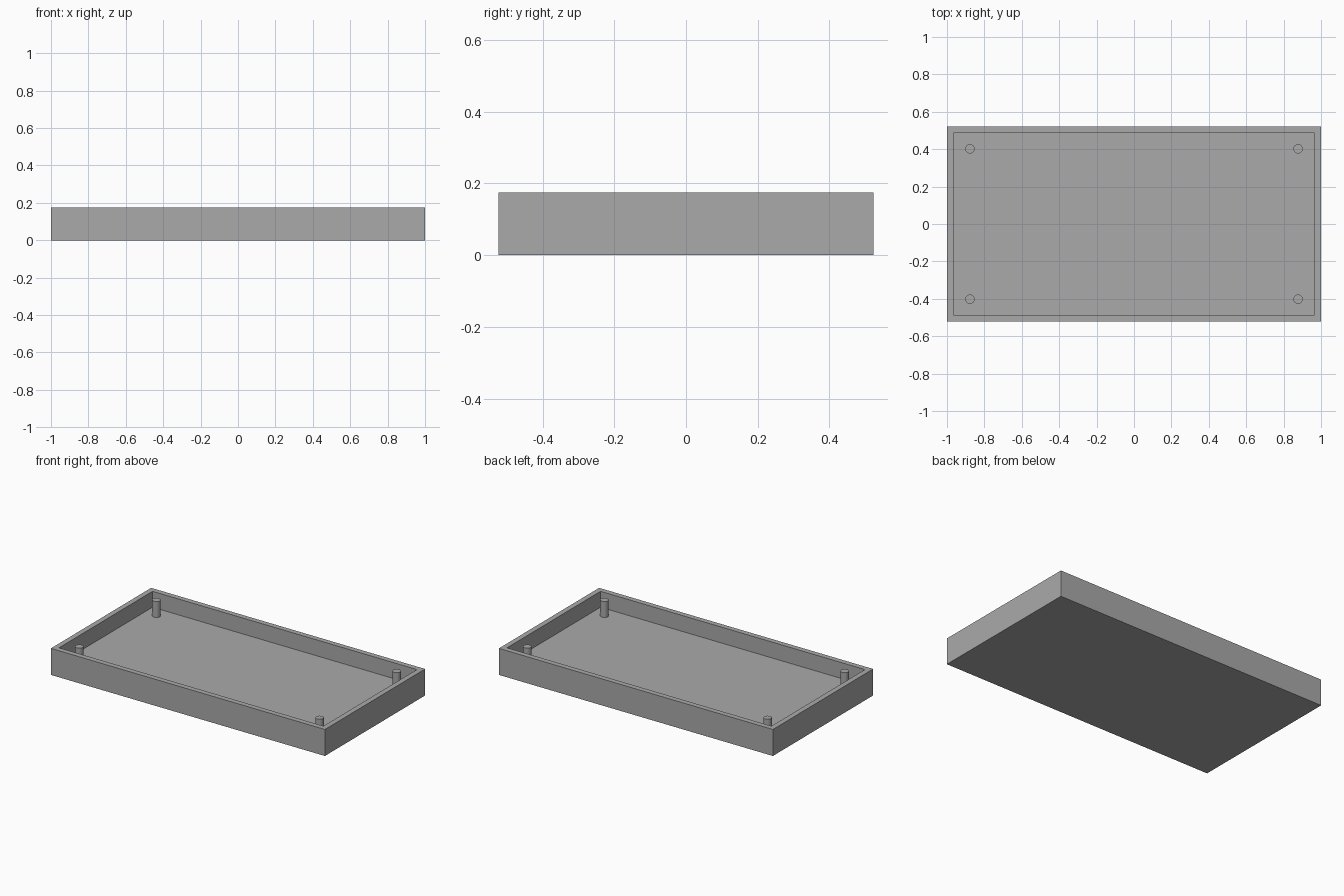
import bpy
import bmesh
from mathutils import Matrix, Vector

if "Cube" in bpy.data.objects:
    bpy.data.objects.remove(bpy.data.objects["Cube"], do_unlink=True)

LENGTH, WIDTH, HEIGHT = 2.0, 1.045, 0.175
WALL, FLOOR = 0.035, 0.07
PEG_X, PEG_Y, PEG_RADIUS = 0.877, 0.402, 0.025

grey = bpy.data.materials.new("plain_grey")
grey.use_nodes = True
grey.diffuse_color = (0.4, 0.4, 0.4, 1)
grey.node_tree.nodes["Principled BSDF"].inputs["Base Color"].default_value = grey.diffuse_color


def add_object(name, bm):
    mesh = bpy.data.meshes.new(name)
    bm.to_mesh(mesh)
    bm.free()
    mesh.materials.append(grey)
    obj = bpy.data.objects.new(name, mesh)
    bpy.context.collection.objects.link(obj)
    return obj


# Open tray: a box whose top is inset for the rim and pushed down to the floor
bm = bmesh.new()
bmesh.ops.create_cube(bm, size=1, matrix=Matrix.Translation((0, 0, HEIGHT / 2))
                      @ Matrix.Diagonal((LENGTH, WIDTH, HEIGHT, 1)))
bm.normal_update()
top = max(bm.faces, key=lambda f: f.calc_center_median().z)
bmesh.ops.inset_region(bm, faces=[top], thickness=WALL, use_even_offset=True)
inner = bmesh.ops.extrude_discrete_faces(bm, faces=[top])["faces"][0]
bmesh.ops.translate(bm, verts=inner.verts, vec=Vector((0, 0, FLOOR - HEIGHT)))
add_object("tray", bm)

# Four round corner pegs, level with the rim
for side, x in (("right", -PEG_X), ("left", PEG_X)):
    for end, y in (("front", -PEG_Y), ("back", PEG_Y)):
        bm = bmesh.new()
        bmesh.ops.create_cone(bm, cap_ends=True, segments=32, radius1=PEG_RADIUS,
                              radius2=PEG_RADIUS, depth=HEIGHT - FLOOR,
                              matrix=Matrix.Translation((x, y, (HEIGHT + FLOOR) / 2)))
        peg = add_object(f"{end}_{side}_peg", bm)
        for face in peg.data.polygons:
            face.use_smooth = abs(face.normal.z) < 0.5
        for edge in peg.data.edges:
            a, b = (peg.data.vertices[i].co.z for i in edge.vertices)
            edge.use_edge_sharp = abs(a - b) < 0.001
